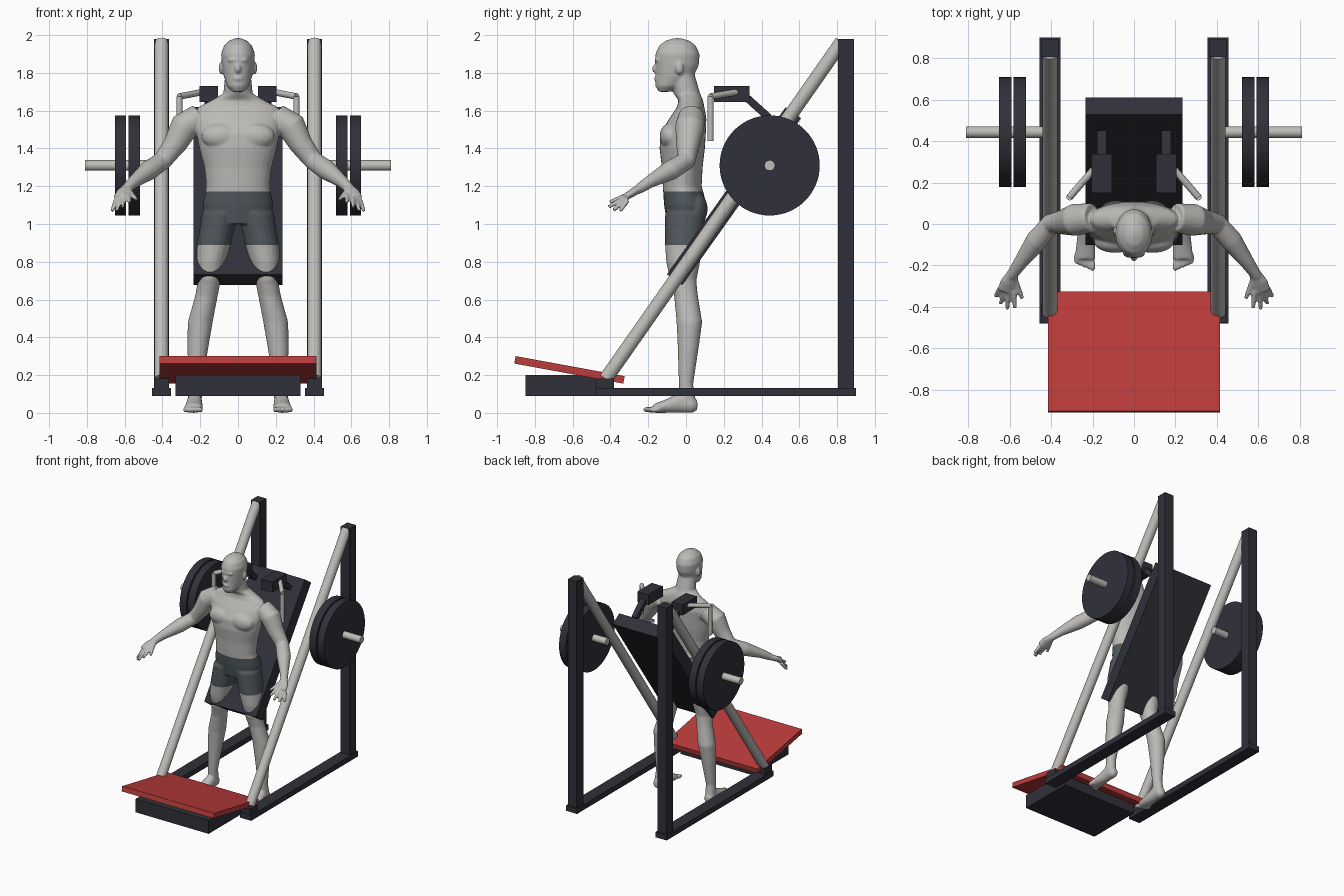
import bpy, bmesh, math
from mathutils import Vector, Matrix

old = bpy.data.objects.get("Cube")
if old:
    bpy.data.objects.remove(old)


def material(name, rgb):
    m = bpy.data.materials.new(name)
    m.use_nodes = True
    m.diffuse_color = (*rgb, 1)
    m.node_tree.nodes["Principled BSDF"].inputs["Base Color"].default_value = (*rgb, 1)
    return m


DARK = material("dark_frame", (.03, .03, .042))
STEEL = material("pale_steel", (.52, .51, .48))
SKIN = material("grey_skin", (.5, .49, .47))
RED = material("red_plate", (.5, .045, .045))
SHORTS = material("slate_shorts", (.08, .097, .107))
SIDES = (("left", 1), ("right", -1))


def finish(bm, name, *mats, smooth=False):
    bmesh.ops.recalc_face_normals(bm, faces=bm.faces)
    mesh = bpy.data.meshes.new(name)
    bm.to_mesh(mesh)
    bm.free()
    ob = bpy.data.objects.new(name, mesh)
    bpy.context.collection.objects.link(ob)
    for m in mats:
        mesh.materials.append(m)
    bpy.ops.object.select_all(action='DESELECT')
    ob.select_set(True)
    bpy.context.view_layer.objects.active = ob
    if smooth:
        bpy.ops.object.shade_smooth_by_angle(angle=math.radians(40))
    return ob


def box(name, centre, size, mat, tilt=0):
    bm = bmesh.new()
    bmesh.ops.create_cube(bm, size=1, matrix=Matrix.Translation(centre)
                          @ Matrix.Rotation(math.radians(tilt), 4, 'X')
                          @ Matrix.Diagonal((*size, 1)))
    return finish(bm, name, mat)


def cylinder(name, a, b, radius, mat, sides=32):
    a, b = Vector(a), Vector(b)
    bm = bmesh.new()
    turn = (b - a).to_track_quat('Z', 'Y').to_matrix().to_4x4()
    bmesh.ops.create_cone(bm, cap_ends=True, segments=sides, radius1=radius,
                          radius2=radius, depth=(b - a).length,
                          matrix=Matrix.Translation((a + b) / 2) @ turn)
    return finish(bm, name, mat, smooth=True)


def loft(bm, rings, side=1, normal=None, n=20):
    """Closed loft through elliptical rings given as (x, y, z, radius, radius)."""
    pts = [Vector((r[0] * side, r[1], r[2])) for r in rings]
    loops = []
    for i, (p, r) in enumerate(zip(pts, rings)):
        t = Vector(normal) if normal else pts[min(i + 1, len(pts) - 1)] - pts[max(i - 1, 0)]
        t.normalize()
        u = (Vector((1, 0, 0)) - t * t.x).normalized()
        v = t.cross(u)
        loops.append([bm.verts.new(p + u * r[3] * math.cos(k * math.tau / n)
                                   + v * r[-1] * math.sin(k * math.tau / n)) for k in range(n)])
    for a, b in zip(loops, loops[1:]):
        for k in range(n):
            bm.faces.new((a[k], a[(k + 1) % n], b[(k + 1) % n], b[k]))
    bm.faces.new(loops[0])
    bm.faces.new(loops[-1])


def blob(bm, centre, radii):
    bmesh.ops.create_uvsphere(bm, u_segments=16, v_segments=10, radius=1,
                              matrix=Matrix.Translation(centre) @ Matrix.Diagonal((*radii, 1)))


# Frame, guide rods, weights and shoulder holds
for label, s in SIDES:
    x = .405 * s
    box(label + "_base_rail", (x, .21, .11), (.1, 1.38, .043), DARK)
    box(label + "_post", (x, .847, 1.055), (.08, .085, 1.85), DARK)
    box(label + "_rod_foot", (x, -.43, .157), (.08, .095, .05), DARK)
    cylinder(label + "_guide_rod", (x, -.425, .18), (x, .825, 1.965), .037, STEEL)
    cylinder(label + "_weight_bar", (.4 * s, .443, 1.31), (.81 * s, .443, 1.31), .028, STEEL, 24)
    for part, inner in (("inner", .52), ("outer", .592)):
        cylinder(f"{label}_{part}_weight", (inner * s, .443, 1.31),
                 ((inner + .06) * s, .443, 1.31), .265, DARK, 64)
    box(label + "_shoulder_pad", (.155 * s, .243, 1.688), (.1, .187, .085), DARK)
    box(label + "_pad_bracket", (.155 * s, .37, 1.625), (.045, .18, .04), DARK, -42)
    bend = (.31 * s, .13, 1.675)
    cylinder(label + "_handle_arm", (.18 * s, .28, 1.7), bend, .017, STEEL, 16)
    cylinder(label + "_handle_grip", bend, (.31 * s, .13, 1.44), .016, STEEL, 16)

# Sloped back board, foot plate and its support
box("back_board", (0, .254, 1.147), (.47, 1.085, .1), DARK, 54.6)
box("foot_plate", (0, -.617, .228), (.83, .587, .04), RED, -10.4)
box("foot_plate_support", (0, -.625, .145), (.66, .45, .11), DARK)

# Figure: torso and neck
bm = bmesh.new()
UP = (0, 0, 1)
torso = [(1.0, 0, .17, .1), (1.1, -.003, .187, .113), (1.2, -.02, .168, .103),
         (1.3, -.02, .178, .108), (1.4, -.02, .205, .12), (1.48, -.015, .22, .12),
         (1.56, .01, .235, .098), (1.62, .025, .21, .072), (1.655, .025, .14, .065),
         (1.69, .005, .078, .07), (1.79, -.02, .068, .066)]
loft(bm, [(0, y, z, a, b) for z, y, a, b in torso], normal=UP, n=32)

# Head with brow, nose, lips
head = [(1.7, -.115, .03, .03), (1.73, -.09, .058, .072), (1.78, -.06, .075, .1),
        (1.84, -.047, .085, .115), (1.9, -.045, .09, .117), (1.945, -.045, .074, .097),
        (1.972, -.045, .045, .06), (1.984, -.045, .012, .015)]
loft(bm, [(0, y, z, a, b) for z, y, a, b in head], normal=UP, n=32)
blob(bm, (0, -.162, 1.822), (.016, .02, .024))
blob(bm, (0, -.148, 1.868), (.055, .018, .014))
blob(bm, (0, -.154, 1.77), (.028, .016, .014))

leg = [(.095, -.003, 1.06, .095, .108), (.125, -.012, .9, .09, .1),
       (.143, -.015, .8, .079, .09), (.152, -.015, .7, .061, .07),
       (.167, 0, .62, .06, .063), (.2, .018, .48, .066, .068),
       (.212, .012, .35, .056, .056), (.225, 0, .15, .037, .038), (.23, .01, .05, .038, .044)]
foot = [(.23, .06, .04, .022, .025), (.23, .035, .045, .038, .045),
        (.23, -.03, .055, .04, .055), (.233, -.1, .037, .046, .037), (.236, -.17, .024, .05, .024)]
arm = [(.2, .03, 1.57, .07), (.285, .02, 1.515, .078), (.335, .01, 1.42, .062),
       (.4, 0, 1.335, .051), (.47, -.08, 1.285, .053), (.55, -.19, 1.225, .034),
       (.592, -.25, 1.185, .027)]
palm = [(.585, -.24, 1.19, .028, .024), (.602, -.28, 1.168, .043, .022),
        (.615, -.325, 1.14, .046, .018)]
# Fingers as (knuckle, tip)
fingers = [((.58, -.32, 1.15), (.575, -.405, 1.115)), ((.605, -.325, 1.14), (.612, -.41, 1.09)),
           ((.625, -.32, 1.13), (.643, -.385, 1.072)), ((.645, -.31, 1.125), (.668, -.35, 1.068)),
           ((.575, -.265, 1.175), (.538, -.36, 1.13))]
for _, s in SIDES:
    loft(bm, leg, s, UP)
    loft(bm, foot, s, (0, 1, 0))
    loft(bm, arm, s)
    loft(bm, palm, s)
    for a, b in fingers:
        loft(bm, [(*a, .015), (*b, .011)], s, n=10)
    for i in range(5):
        blob(bm, ((.198 + .02 * i) * s, -.2 + .009 * i, .017), (.012, .032, .016))
    # Chest, buttock, kneecap, ear
    blob(bm, (.09 * s, -.085, 1.465), (.105, .055, .068))
    blob(bm, (.085 * s, .055, 1.08), (.085, .06, .085))
    blob(bm, (.155 * s, -.055, .72), (.045, .035, .05))
    blob(bm, (.09 * s, -.035, 1.825), (.012, .022, .034))

body = finish(bm, "standing_figure", SKIN, SHORTS)
remesh = body.modifiers.new("blend", 'REMESH')
remesh.mode = 'VOXEL'
remesh.voxel_size = .007
soften = body.modifiers.new("soften", 'SMOOTH')
soften.factor = .5
soften.iterations = 6
for name in ("blend", "soften"):
    bpy.ops.object.modifier_apply(modifier=name)

# Shorts: cut the waist and hem lines, then colour the band between them
WAIST, HEM = 1.172, .89
bm = bmesh.new()
bm.from_mesh(body.data)
for z in (WAIST, HEM):
    bmesh.ops.bisect_plane(bm, geom=bm.verts[:] + bm.edges[:] + bm.faces[:],
                           plane_co=(0, 0, z), plane_no=UP)
for f in bm.faces:
    c = f.calc_center_median()
    f.material_index = int(HEM < c.z < WAIST and abs(c.x) < .3)
    f.smooth = True
bm.to_mesh(body.data)
bm.free()
